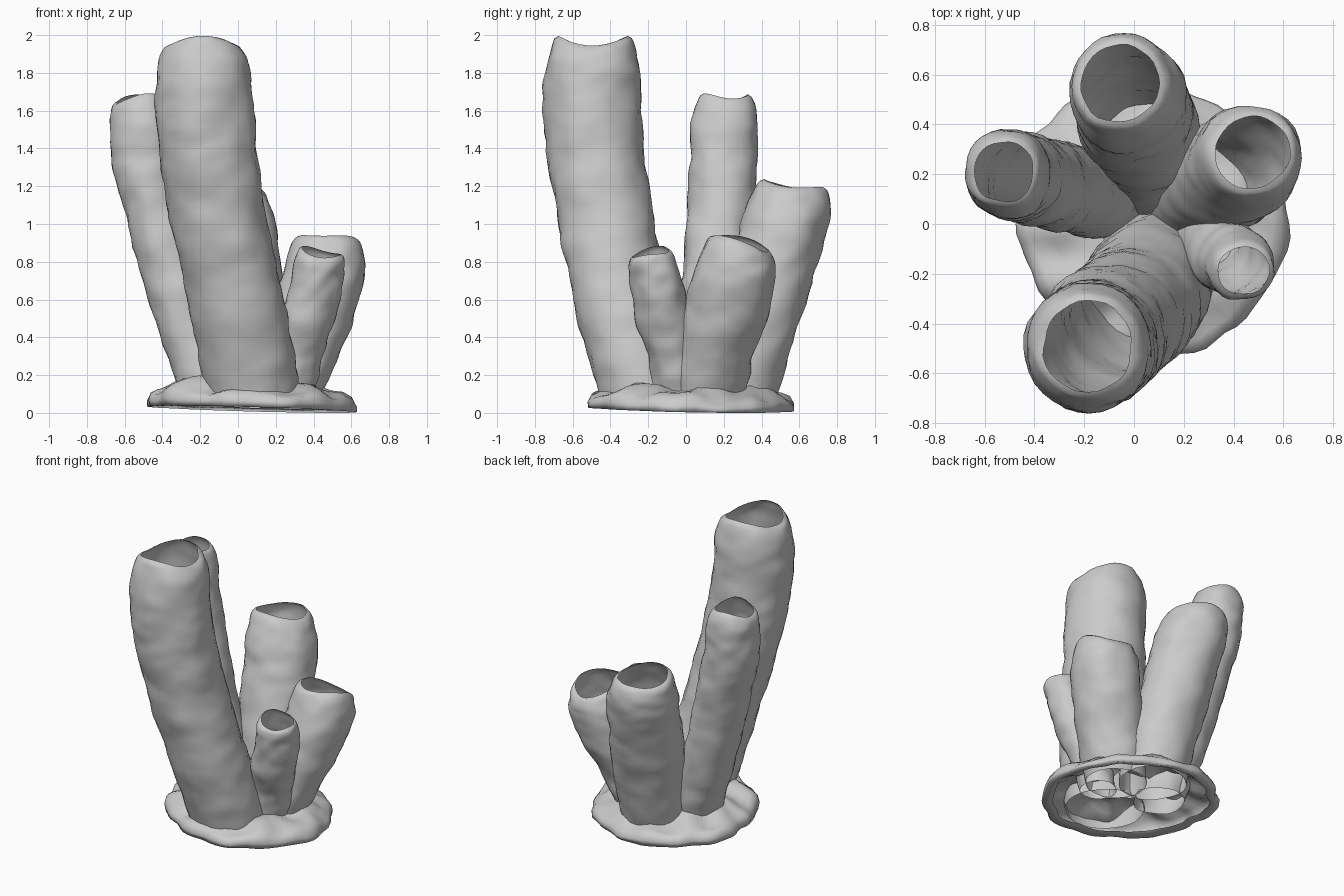
import bpy, bmesh, math
from mathutils import Vector, noise

if "Cube" in bpy.data.objects:
    bpy.data.objects.remove(bpy.data.objects["Cube"])


def catmull(pts, t):
    # smooth position along a list of points, t in 0..1
    p = [Vector(q) for q in pts]
    p = [2 * p[0] - p[1]] + p + [2 * p[-1] - p[-2]]
    f = t * (len(pts) - 1)
    i = min(int(f), len(pts) - 2)
    f -= i
    a, b, c, d = p[i:i + 4]
    return 0.5 * (2 * b + (c - a) * f + (2 * a - 5 * b + 4 * c - d) * f ** 2
                  + (3 * b - a - 3 * c + d) * f ** 3)


def skin(name, rings):
    # join closed rings of points into one smooth open sheet
    bm = bmesh.new()
    rows = [[bm.verts.new(p) for p in ring] for ring in rings]
    n = len(rings[0])
    for lo, hi in zip(rows, rows[1:]):
        for j in range(n):
            k = (j + 1) % n
            bm.faces.new((lo[j], lo[k], hi[k], hi[j]))
    mesh = bpy.data.meshes.new(name)
    bm.to_mesh(mesh)
    bm.free()
    mesh.shade_smooth()
    obj = bpy.data.objects.new(name, mesh)
    bpy.context.collection.objects.link(obj)
    return obj


def tube(name, path, r, mouth, foot, tilt, wave, phase, sides=32):
    # hollow tube whose end curls inward to an uneven mouth
    top = path[-1][2]
    count = int(16 + 22 * top)
    rings = []
    for i in range(count + 1):
        t = i / count
        t = 1 - (1 - t) ** 1.25
        c = catmull(path, t)
        u = min(1, max(0, (top - c.z) / (1.15 * r)))
        s = mouth + (1 - mouth) * math.sqrt(1 - (1 - u) ** 2)
        s *= foot + (1 - foot) * min(1, c.z / (0.55 * top))
        w = (1 - u) ** 2
        ring = []
        for j in range(sides):
            a = math.tau * j / sides
            d = Vector((math.cos(a), math.sin(a), 0))
            p = c + d * r * s
            lump = noise.noise(p * 5 + Vector((phase * 7, 0, 0))) * 0.016
            lump += noise.noise(p * 13) * 0.009
            p += d * lump
            p.z += w * (tilt[0] * d.x + tilt[1] * d.y) * r * s
            p.z += w * wave * math.cos(2 * a + phase)
            ring.append(p)
        rings.append(ring)
    return skin(name, rings)


# five tubes
tube("tall_front_tube", [(0.08, -0.2, 0.05), (0.01, -0.32, 0.5), (-0.1, -0.42, 1.0),
     (-0.17, -0.49, 1.5), (-0.185, -0.495, 1.97)], 0.26, 0.69, 0.97, (0, 0), 0.026, 3.14)
tube("left_tube", [(-0.12, 0.1, 0.05), (-0.26, 0.14, 0.47), (-0.39, 0.17, 0.92),
     (-0.49, 0.195, 1.35), (-0.52, 0.21, 1.67)], 0.178, 0.68, 0.95, (0.1, 0), 0.018, 2.6)
tube("back_tube", [(0.06, 0.25, 0.05), (0.04, 0.35, 0.4), (0.0, 0.45, 0.75),
     (-0.03, 0.52, 1.0), (-0.055, 0.565, 1.205)], 0.235, 0.67, 0.9, (0, -0.13), 0.012, 3.5)
tube("right_tube", [(0.23, 0.1, 0.05), (0.34, 0.17, 0.36), (0.44, 0.24, 0.65),
     (0.48, 0.29, 0.91)], 0.222, 0.66, 0.85, (-0.08, -0.28), 0.015, 0.5)
tube("small_right_tube", [(0.26, -0.04, 0.05), (0.32, -0.08, 0.32), (0.395, -0.145, 0.6),
     (0.44, -0.185, 0.85)], 0.142, 0.68, 0.8, (-0.2, 0.2), 0.01, 0.5)

# crumpled base crust: outline radius every 30 degrees from +x
outline = [0.63, 0.60, 0.58, 0.575, 0.55, 0.53, 0.47, 0.46, 0.47, 0.51, 0.575, 0.595]
profile = [(0.88, 0.02), (0.99, 0.0), (1.0, 0.03), (0.97, 0.065), (0.9, 0.085), (0.8, 0.105),
           (0.7, 0.125), (0.58, 0.14), (0.45, 0.14), (0.32, 0.12)]
rings = []
for s, h in profile:
    ring = []
    for j in range(72):
        a = math.tau * j / 72
        f = j / 6
        i = int(f)
        m = (1 - math.cos((f - i) * math.pi)) / 2
        r = outline[i] * (1 - m) + outline[(i + 1) % 12] * m
        d = Vector((math.cos(a), math.sin(a), 0))
        p = d * r * s
        p += d * 0.03 * noise.noise(d * 4 + Vector((0, 0, h * 6)))
        rim = 0.022 - 0.03 * p.x - 0.022 * p.y
        bump = noise.noise(Vector((p.x * 6, p.y * 6, 2))) * 0.07
        p.z = max(0, rim + h + bump * min(1, h * 9))
        ring.append(p)
    rings.append(ring)
skin("base_crust", rings)
